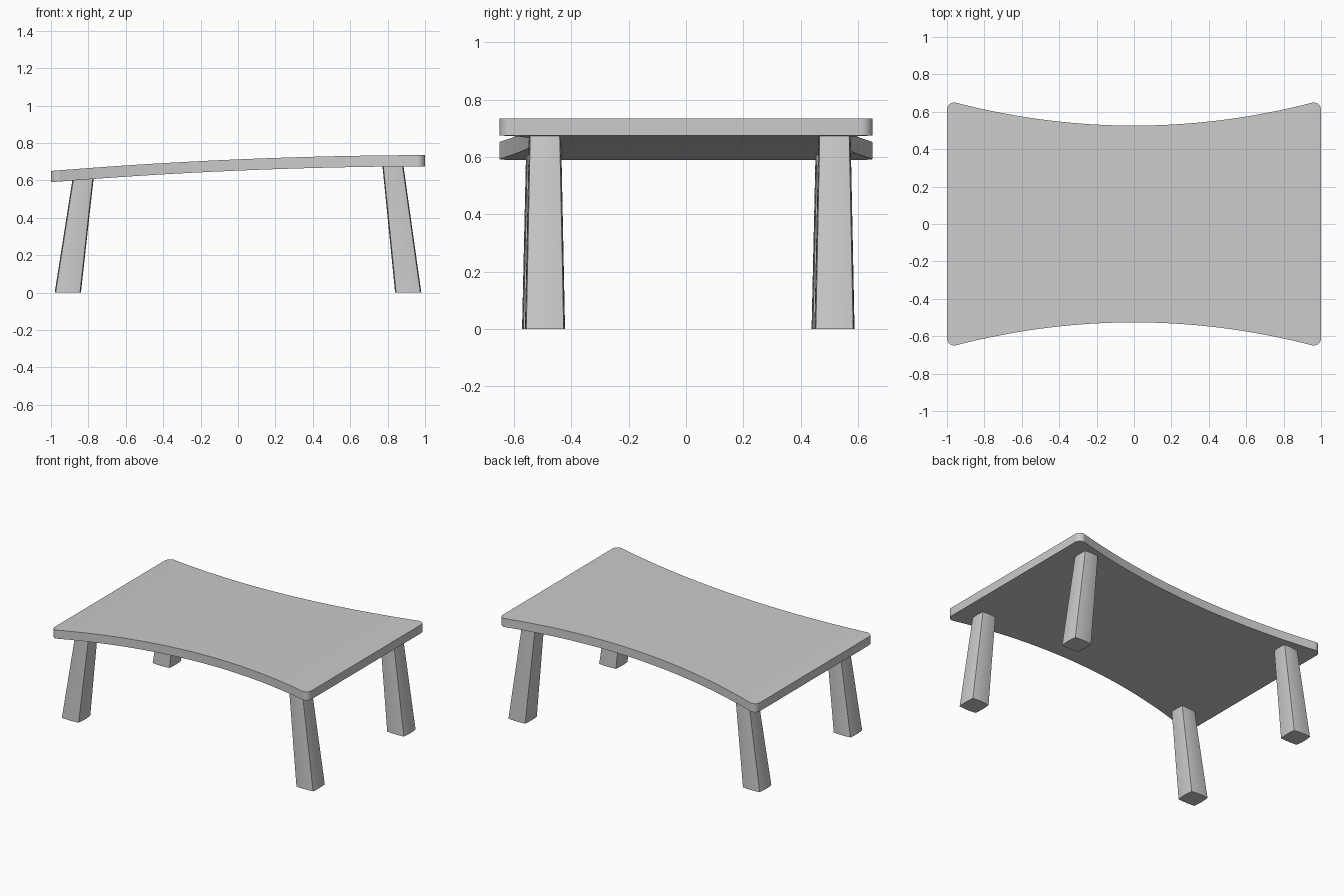
import bpy, bmesh, math

if "Cube" in bpy.data.objects:
    bpy.data.objects.remove(bpy.data.objects["Cube"], do_unlink=True)

grey = bpy.data.materials.new("plain grey")
grey.use_nodes = True
colour = (0.6, 0.6, 0.6, 1)
grey.diffuse_color = colour
grey.node_tree.nodes["Principled BSDF"].inputs["Base Color"].default_value = colour


def finish(name, bm):
    bmesh.ops.recalc_face_normals(bm, faces=bm.faces)
    mesh = bpy.data.meshes.new(name)
    bm.to_mesh(mesh)
    bm.free()
    mesh.materials.append(grey)
    obj = bpy.data.objects.new(name, mesh)
    bpy.context.collection.objects.link(obj)
    bpy.ops.object.select_all(action="DESELECT")
    obj.select_set(True)
    bpy.context.view_layer.objects.active = obj
    bpy.ops.object.shade_smooth_by_angle(angle=math.radians(30))


def skin(bm, rings):
    # Joins successive four-or-more-sided rings and caps both ends
    loops = [[bm.verts.new(p) for p in ring] for ring in rings]
    for a, b in zip(loops, loops[1:]):
        for i in range(len(a)):
            j = (i + 1) % len(a)
            bm.faces.new((a[i], a[j], b[j], b[i]))
    bm.faces.new(loops[0])
    bm.faces.new(loops[-1])


# Tabletop: waisted outline with rounded corners, gently arched and sloping
def top_height(x):
    return 0.712 + 0.0425 * x - 0.0195 * x * x


half = [(0.95 * i / 16, 0.526 + 0.135 * (0.95 * i / 16) ** 2) for i in range(17)]
for k in range(1, 10):
    t = math.radians(-14 + 104 * k / 9)
    half.append((0.96 + 0.04 * math.sin(t), 0.61 + 0.04 * math.cos(t)))
outline = [(-x, y) for x, y in reversed(half[1:])] + half

bm = bmesh.new()
rings = []
for x, y in outline:
    z = top_height(x)
    rings.append([(x, -y, z), (x, y, z), (x, y, z - 0.06), (x, -y, z - 0.06)])
skin(bm, rings)
finish("tabletop", bm)


# Legs: tapered, splayed, with slightly bowed sides
def leg_ring(cx, cy, z, size, bow=0.005, steps=6):
    r = size / 2 - bow
    points = []
    for side in range(4):
        c, s = math.cos(side * math.pi / 2), math.sin(side * math.pi / 2)
        for i in range(steps):
            u = 2 * i / steps - 1
            px, py = r + bow * (1 - u * u), u * r
            points.append((cx + px * c - py * s, cy + px * s + py * c, z))
    return points


for sx, side in ((-1, "right"), (1, "left")):
    for sy, end in ((-1, "front"), (1, "back")):
        cy = 0.505 * sy + 0.008 + 0.005 * sx
        z = top_height(0.83 * sx) - 0.045
        bm = bmesh.new()
        skin(bm, [leg_ring(0.91 * sx, cy, 0, 0.14),
                  leg_ring(0.827 * sx, cy, z, 0.112)])
        finish(f"{end}_{side}_leg", bm)
